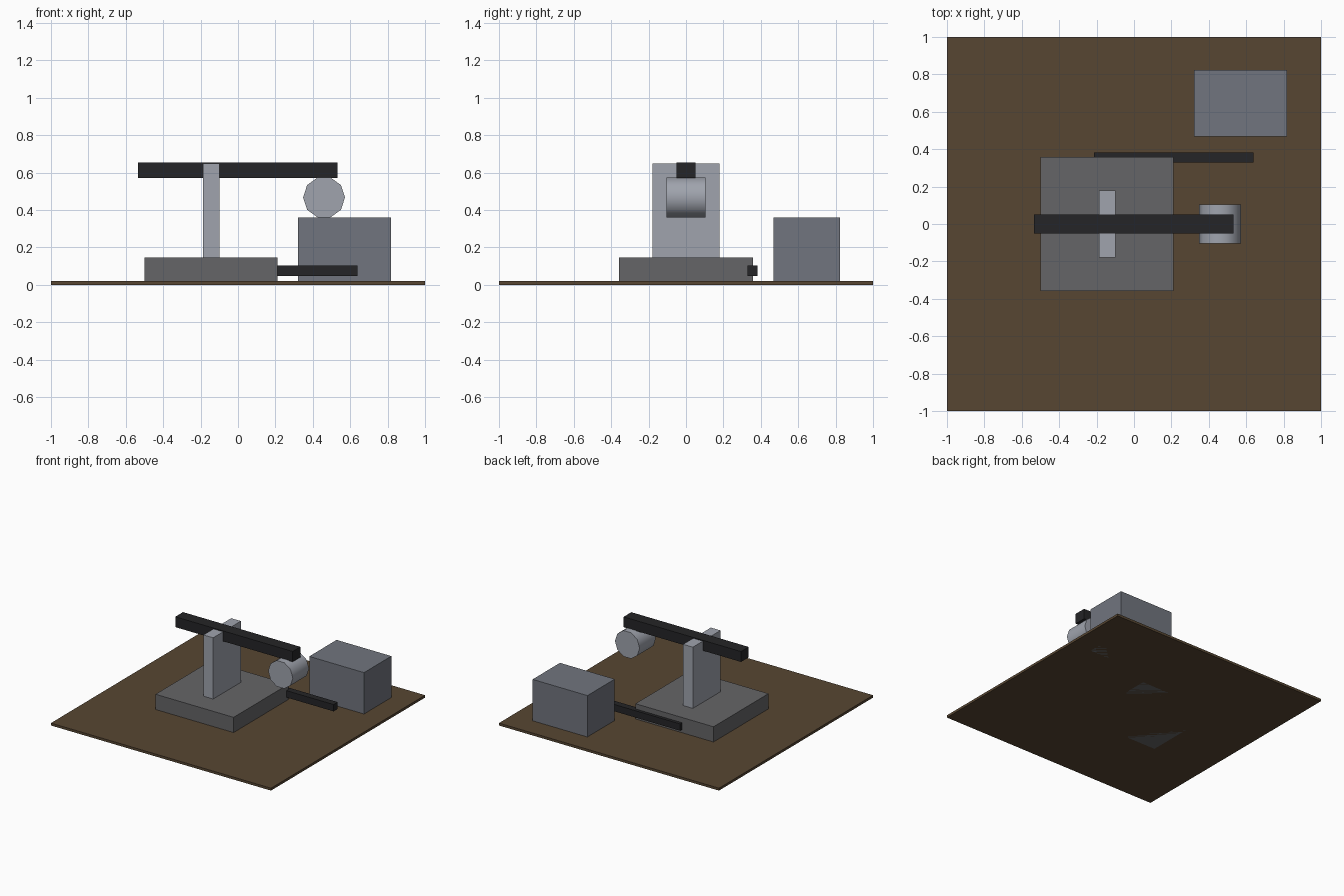
import bpy, bmesh, math
from mathutils import Matrix

if "Cube" in bpy.data.objects:
    bpy.data.objects.remove(bpy.data.objects["Cube"])


def material(name, rgb):
    m = bpy.data.materials.new(name)
    m.diffuse_color = (*rgb, 1)
    m.use_nodes = True
    m.node_tree.nodes["Principled BSDF"].inputs["Base Color"].default_value = m.diffuse_color
    return m


brown = material("brown", (0.095, 0.061, 0.032))
dark_grey = material("dark_grey", (0.13, 0.13, 0.135))
slate = material("slate", (0.165, 0.178, 0.209))
steel = material("steel", (0.35, 0.37, 0.42))
black = material("black", (0.018, 0.018, 0.02))


def finish(bm, name, mat):
    bmesh.ops.recalc_face_normals(bm, faces=bm.faces)
    me = bpy.data.meshes.new(name)
    bm.to_mesh(me)
    bm.free()
    me.materials.append(mat)
    ob = bpy.data.objects.new(name, me)
    bpy.context.collection.objects.link(ob)
    return ob


def box(name, x, y, z, mat):
    """Box given by its (min, max) range on each axis."""
    bm = bmesh.new()
    size = [b - a for a, b in (x, y, z)]
    centre = [(a + b) / 2 for a, b in (x, y, z)]
    bmesh.ops.create_cube(bm, size=1, matrix=Matrix.Translation(centre) @ Matrix.Diagonal((*size, 1)))
    return finish(bm, name, mat)


# Floor plate and the machine's stand
box("floor_plate", (-1, 1), (-1, 1), (0, 0.02), brown)
box("base", (-0.5, 0.21), (-0.357, 0.357), (0, 0.145), dark_grey)
box("upright", (-0.188, -0.1), (-0.18, 0.18), (0.145, 0.648), steel)

# Rocking beam and side bar
box("beam", (-0.535, 0.532), (-0.05, 0.05), (0.57, 0.655), black)
box("side_bar", (-0.215, 0.638), (0.33, 0.383), (0.046, 0.102), black)

# Separate block behind
box("rear_block", (0.32, 0.818), (0.468, 0.823), (0, 0.36), slate)

# Ten-sided drum under the beam end, axis along y
bm = bmesh.new()
bmesh.ops.create_cone(bm, cap_ends=True, segments=10, radius1=0.112, radius2=0.112, depth=0.21,
                      matrix=Matrix.Translation((0.46, 0, 0.467))
                      @ Matrix.Rotation(math.pi / 2, 4, 'X') @ Matrix.Rotation(math.pi / 2, 4, 'Z'))
drum = finish(bm, "drum", steel)
# Put a corner on the x axis and smooth the wall
rightmost = max(v.co.x for v in drum.data.vertices)
if rightmost < 0.46 + 0.111:
    turn = (Matrix.Translation((0.46, 0, 0.467)) @ Matrix.Rotation(math.pi / 10, 4, 'Y')
            @ Matrix.Translation((-0.46, 0, -0.467)))
    drum.data.transform(turn)
bpy.context.view_layer.objects.active = drum
drum.select_set(True)
bpy.ops.object.shade_smooth_by_angle(angle=math.radians(40))
